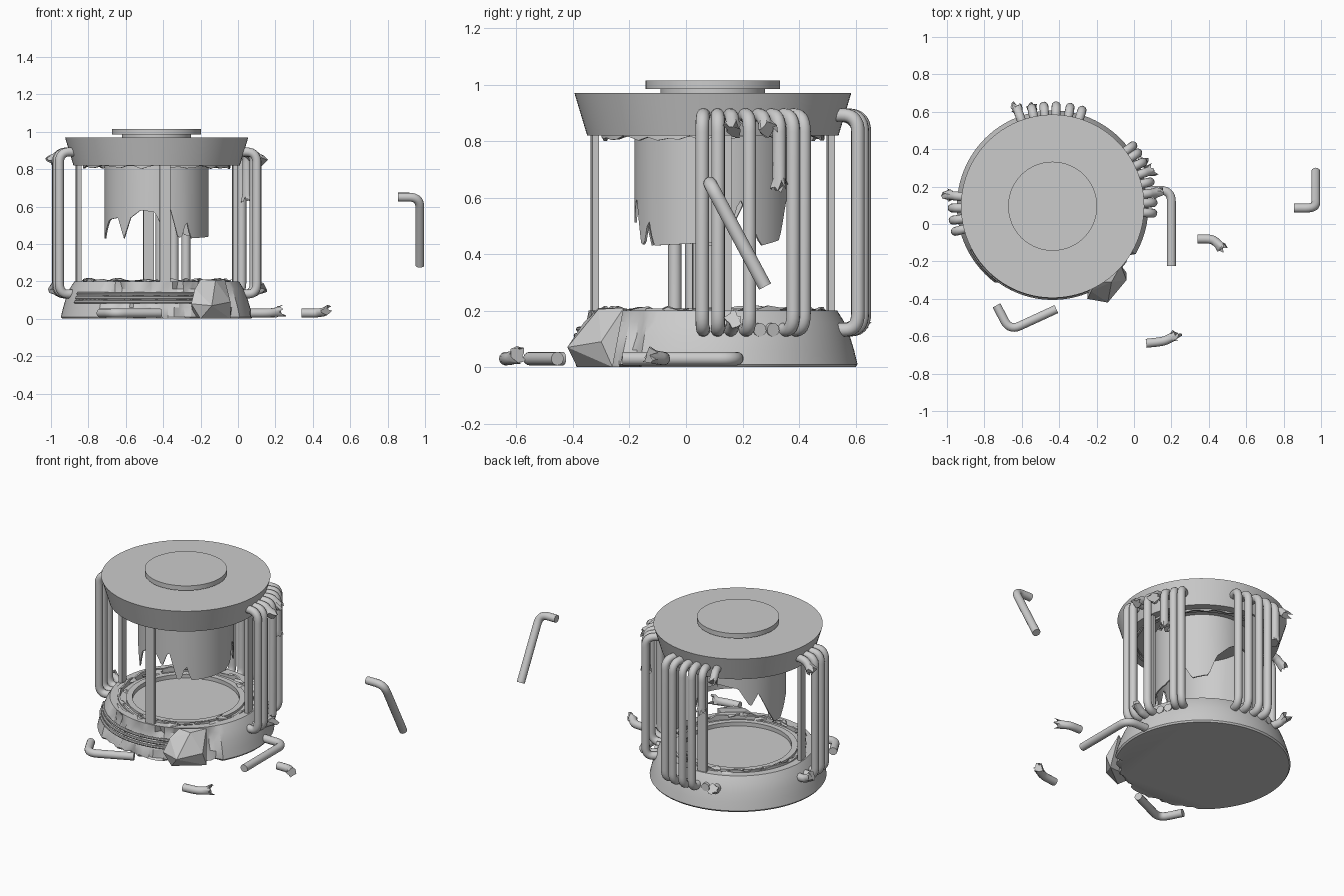
import bpy, bmesh, math, random
from mathutils import Vector

if "Cube" in bpy.data.objects:
    bpy.data.objects.remove(bpy.data.objects["Cube"])

random.seed(4)
CX, CY = -0.435, 0.095
TAU = math.tau


def pol(az, r, z):
    a = math.radians(az)
    return Vector((CX + r * math.cos(a), CY + r * math.sin(a), z))


def finish(name, bm, smooth=True, normals=True):
    if normals:
        bmesh.ops.recalc_face_normals(bm, faces=bm.faces)
    me = bpy.data.meshes.new(name)
    bm.to_mesh(me)
    bm.free()
    ob = bpy.data.objects.new(name, me)
    bpy.context.collection.objects.link(ob)
    if smooth:
        bpy.ops.object.select_all(action='DESELECT')
        ob.select_set(True)
        bpy.context.view_layer.objects.active = ob
        bpy.ops.object.shade_smooth_by_angle(angle=math.radians(30))
    return ob


def lathe(name, profile, seg=72, mod=None):
    bm = bmesh.new()
    rings = []
    for r, z in profile:
        rings.append([bm.verts.new(pol(360 * k / seg, mod(360 * k / seg, r, z) if mod else r, z))
                      for k in range(seg)])
    for a, b in zip(rings, rings[1:]):
        for k in range(seg):
            j = (k + 1) % seg
            bm.faces.new((a[k], a[j], b[j], b[k]))
    bm.faces.new(rings[0])
    bm.faces.new(rings[-1])
    return finish(name, bm)


def jagged_shell(name, r, z0, edge, seg, thick):
    """cylinder wall from z0 to a broken edge given by edge(azimuth)"""
    bm = bmesh.new()
    rows = [[], [], [], []]
    for k in range(seg):
        az = 360 * k / seg
        e = edge(az)
        for row, (rr, z) in zip(rows, ((r, z0), (r, e), (r - thick, e), (r - thick, z0))):
            row.append(bm.verts.new(pol(az, rr, z)))
    for i in range(4):
        a, b = rows[i], rows[(i + 1) % 4]
        for k in range(seg):
            j = (k + 1) % seg
            bm.faces.new((a[k], a[j], b[j], b[k]))
    return finish(name, bm)


def tube(name, pts, rad=0.024, bend=0.06, torn_start=False, torn_end=False, sides=14):
    pts = [Vector(p) for p in pts]
    path = [pts[0]]
    n = None
    for a, p, b in zip(pts, pts[1:], pts[2:]):
        d1, d2 = (p - a), (b - p)
        s, e = p - d1.normalized() * min(bend, d1.length * .48), p + d2.normalized() * min(bend, d2.length * .48)
        n = n or d1.cross(d2).normalized()
        for i in range(8):
            t = i / 7
            path.append(s * (1 - t) ** 2 + p * 2 * t * (1 - t) + e * t * t)
    path.append(pts[-1])
    if n is None:
        n = (path[1] - path[0]).orthogonal().normalized()
    bm = bmesh.new()
    rings = []

    def ring(p, t, torn=0):
        u = t.cross(n).normalized()
        out = []
        for k in range(sides):
            a = TAU * k / sides
            r = rad * (random.uniform(.8, 1.55) if torn else 1)
            off = t * torn * random.uniform(0, .045)
            out.append(bm.verts.new(p + off + (n * math.cos(a) + u * math.sin(a)) * r))
        rings.append(out)

    tans = [(path[min(i + 1, len(path) - 1)] - path[max(i - 1, 0)]).normalized() for i in range(len(path))]
    if torn_start:
        ring(path[0] - tans[0] * .012, tans[0], -1)
    for p, t in zip(path, tans):
        ring(p, t)
    if torn_end:
        ring(path[-1] + tans[-1] * .012, tans[-1], 1)
    for a, b in zip(rings, rings[1:]):
        for k in range(sides):
            j = (k + 1) % sides
            bm.faces.new((a[k], a[j], b[j], b[k]))
    bm.faces.new(rings[0])
    bm.faces.new(rings[-1])
    return finish(name, bm)


# lid with recessed underside, and the cap on top
lathe("lid", [(.30, .85), (.34, .85), (.34, .83), (.38, .83), (.38, .82), (.445, .82), (.49, .97),
              (.185, .97), (.185, .985), (.238, .985), (.238, 1.015)], 96)


# base, with its front wall broken inwards
def broken(az, r, z):
    if z < .17 and r > .45 and 235 < az < 328:
        return r - random.uniform(.015, .05)
    return r


lathe("base", [(.505, 0), (.512, .01), (.50, .06), (.485, .11), (.465, .16), (.44, .20), (.385, .20), (.385, .18),
               (.345, .18), (.345, .195), (.31, .195), (.31, .17)], 96, broken)

# exposed bands in the front of the base
for i, z in enumerate((.09, .112, .134)):
    tube(f"base_band_{i}", [pol(az, .492 - i * .008, z) for az in range(208, 300, 4)], .009, .012, sides=8)

# broken-off wall chunk leaning on the base
bm = bmesh.new()
for p in ((-.25, -.40, .08), (-.14, -.42, .07), (-.04, -.30, .09), (-.2, -.385, 0), (-.04, -.26, 0),
          (-.2, -.31, .21), (-.07, -.22, .21), (-.24, -.30, .02), (-.23, -.36, .16), (-.12, -.31, .205)):
    bm.verts.new(p)
bmesh.ops.convex_hull(bm, input=bm.verts)
finish("wall_chunk", bm, False)

# flat support bars
for i, az in enumerate((-84, 5, 96, 186)):
    bm = bmesh.new()
    a = math.radians(az)
    o, s = Vector((math.cos(a), math.sin(a), 0)), Vector((-math.sin(a), math.cos(a), 0))
    for z in (.17, .84):
        for x, y in ((-1, -1), (1, -1), (1, 1), (-1, 1)):
            bm.verts.new(pol(az, .42, z) + o * x * .012 + s * y * .028)
    bmesh.ops.convex_hull(bm, input=bm.verts)
    finish(f"support_bar_{i}", bm, False)

# inner cylinder with broken lower edge
EDGE = [(0, .44), (12, .47), (20, .6), (30, .5), (38, .43), (58, .45), (68, .58), (85, .66), (100, .7), (125, .68),
        (140, .56), (150, .64), (165, .5), (174, .43), (186, .43), (205, .53), (222, .54), (231, .43), (240, .54),
        (252, .58), (268, .57), (275, .5), (284, .61), (294, .44), (299, .43), (305, .53), (311, .43), (360, .44)]


def inner_edge(az):
    for (a, p), (b, q) in zip(EDGE, EDGE[1:]):
        if a <= az <= b:
            return p + (q - p) * (az - a) / (b - a)


jagged_shell("inner_cylinder", .278, .86, inner_edge, 120, .008)

# remains of the outer cylinder
jagged_shell("outer_shell_top", .395, .84, lambda az: random.uniform(.80, .822), 60, .012)
jagged_shell("outer_shell_bottom", .395, .17, lambda az: random.uniform(.195, .218), 60, .012)

# shards lying on the base rim
bm = bmesh.new()
for i in range(34):
    az, r = random.uniform(0, 360), random.uniform(.34, .41)
    v = [pol(az + da, r + random.uniform(-.025, .025), z + random.uniform(0, .006))
         for z in (.196, .203) for da in (-4, 1, 6)]
    v = [bm.verts.new(p) for p in v]
    bmesh.ops.convex_hull(bm, input=v)
finish("shards", bm, False)

# bracket tubes around the sides: F full, T torn top stub only, S torn hanging, B both stubs, N lower hole
ZT, ZB, RO = .892, .132, .537


def bracket(i, az, kind):
    top = [pol(az, .42, ZT), pol(az, RO, ZT)]
    low = [pol(az, RO, ZB), pol(az, .44, ZB)]
    if kind == 'F':
        tube(f"bracket_{i}", top + low)
    if kind in 'TB':
        tube(f"top_stub_{i}", [pol(az, .42, ZT), pol(az, .51, ZT), pol(az, .54, .865)], torn_end=True)
    if kind == 'S':
        tube(f"torn_bracket_{i}", top + [pol(az, RO, .67)], torn_end=True)
    if kind == 'B':
        tube(f"low_stub_{i}", [pol(az, .44, ZB), pol(az, .51, ZB), pol(az, .54, .15)], torn_end=True)
    if kind in 'TSN':
        tube(f"socket_{i}", [pol(az, .44, ZB), pol(az, .488, ZB)])


RIGHT = zip((-4, 2, 7.5, 14, 20, 26, 32, 37), "FFBFTSFF")
BACK = zip((73, 80, 88, 95, 102, 110), "FFFFSB")
LEFT = zip((174, 181, 188, 194.5), "BFFF")
for i, (az, kind) in enumerate([*RIGHT, *BACK, *LEFT]):
    bracket(i, az, kind)

# loose tube pieces
tube("flung_tube", [(.855, .085, .65), (.972, .085, .65), (.972, .28, .285)])
tube("fallen_tube_right", [(.06, .18, .03), (.2, .18, .03), (.2, -.225, .03)])
tube("fallen_tube_front", [(-.735, -.435, .03), (-.665, -.57, .03), (-.415, -.455, .03)])
tube("scrap_right", [(.34, -.08, .03), (.42, -.08, .03), (.452, -.11, .035)], torn_end=True)
tube("scrap_front", [(.065, -.638, .03), (.16, -.628, .03), (.2, -.607, .035)], torn_end=True)
